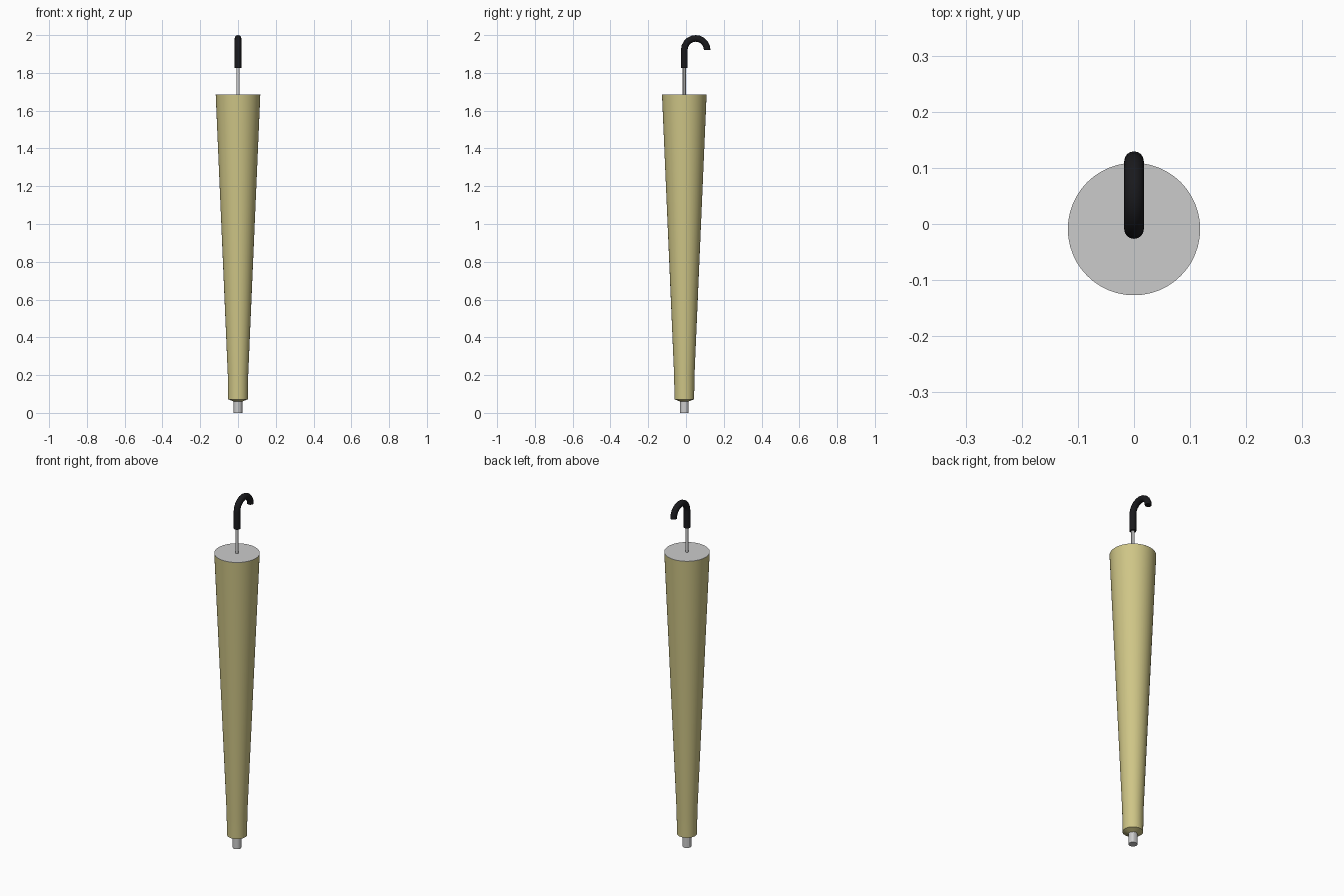
import bpy
from math import cos, sin, pi

if "Cube" in bpy.data.objects:
    bpy.data.objects.remove(bpy.data.objects["Cube"])

CY = -0.009  # umbrella axis sits slightly forward of the origin


def material(name, rgb):
    m = bpy.data.materials.new(name)
    m.diffuse_color = (*rgb, 1)
    m.use_nodes = True
    m.node_tree.nodes["Principled BSDF"].inputs["Base Color"].default_value = m.diffuse_color
    return m


def lathe(name, profile, sides, mat=None, cap=True):
    """Spin a (radius, z) profile around the umbrella axis."""
    verts = [(r * cos(2 * pi * i / sides), CY + r * sin(2 * pi * i / sides), z)
             for r, z in profile for i in range(sides)]
    faces = [(k * sides + i, k * sides + (i + 1) % sides,
              (k + 1) * sides + (i + 1) % sides, (k + 1) * sides + i)
             for k in range(len(profile) - 1) for i in range(sides)]
    if cap:
        faces.append(tuple(reversed(range(sides))))
        faces.append(tuple(range(len(verts) - sides, len(verts))))
    return finish(name, verts, faces, mat)


def finish(name, verts, faces, mat):
    me = bpy.data.meshes.new(name)
    me.from_pydata(verts, [], faces)
    me.update()
    ob = bpy.data.objects.new(name, me)
    bpy.context.collection.objects.link(ob)
    if mat:
        me.materials.append(mat)
    bpy.ops.object.select_all(action='DESELECT')
    ob.select_set(True)
    bpy.context.view_layer.objects.active = ob
    bpy.ops.object.shade_smooth_by_angle(angle=pi / 6)
    return ob


def tube(name, path, radius, sides, mat):
    """Sweep a circle along a list of (y, z, tangent angle) stations."""
    verts = []
    for y, z, a in path:
        for i in range(sides):
            t = 2 * pi * i / sides
            u = radius * cos(t)
            verts.append((radius * sin(t), y - u * sin(a), z + u * cos(a)))
    n = len(path)
    faces = [(k * sides + i, k * sides + (i + 1) % sides,
              (k + 1) * sides + (i + 1) % sides, (k + 1) * sides + i)
             for k in range(n - 1) for i in range(sides)]
    faces = [tuple(reversed(f)) for f in faces]
    faces.append(tuple(range(sides)))
    faces.append(tuple(reversed(range((n - 1) * sides, n * sides))))
    return finish(name, verts, faces, mat)


yellow = material("canopy_yellow", (0.62, 0.56, 0.24))
black = material("handle_black", (0.01, 0.01, 0.012))

# Folded canopy with a short tapered underside, and its grey top disc
lathe("canopy", [(0.022, 0.06), (0.052, 0.072), (0.054, 0.2), (0.118, 1.684)],
      48, yellow, cap=False)
lathe("canopy_top", [(0.118, 1.683), (0.118, 1.685)], 48)

# Metal tip and shaft
lathe("tip", [(0.023, 0.0), (0.023, 0.075)], 12)
lathe("shaft", [(0.009, 0.06), (0.009, 1.86)], 12)

# Hooked handle: straight grip followed by a half-circle
R, H = 0.0605, 1.922
path = [(CY, 1.825, pi / 2)]
path += [(CY + R - R * cos(pi * k / 10), H + R * sin(pi * k / 10), pi / 2 - pi * k / 10)
         for k in range(11)]
tube("handle", path, 0.0175, 16, black)
